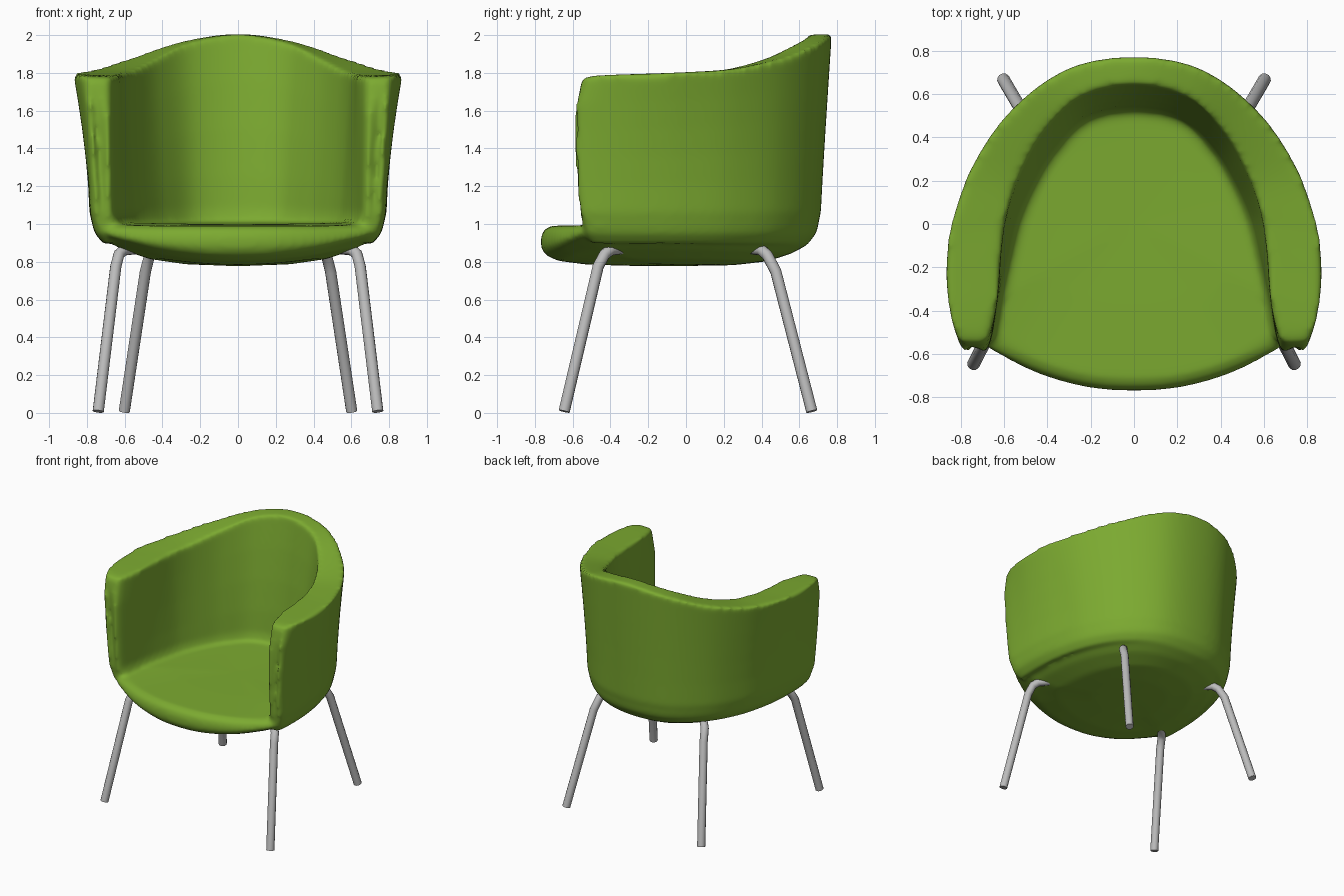
import bpy, bmesh, math
from mathutils import Vector

if "Cube" in bpy.data.objects:
    bpy.data.objects.remove(bpy.data.objects["Cube"])


def material(name, rgb):
    m = bpy.data.materials.new(name)
    m.diffuse_color = (*rgb, 1)
    m.use_nodes = True
    m.node_tree.nodes["Principled BSDF"].inputs["Base Color"].default_value = m.diffuse_color
    return m


GREEN = material("green upholstery", (0.2, 0.4, 0.03))
GREY = material("grey metal", (0.5, 0.5, 0.5))


def spline(pts, steps, closed=False):
    """Catmull-Rom interpolation through points of any dimension."""
    n = len(pts)
    P = [Vector(p) for p in pts]
    get = lambda i: P[i % n] if closed else P[min(max(i, 0), n - 1)]
    out = []
    for i in range(n if closed else n - 1):
        a, b, c, d = get(i - 1), get(i), get(i + 1), get(i + 2)
        for k in range(steps):
            t = k / steps
            out.append(0.5 * (2 * b + (c - a) * t + (2 * a - 5 * b + 4 * c - d) * t * t
                              + (3 * b - a - 3 * c + d) * t ** 3))
    return out if closed else out + [P[-1]]


def mirrored(half):
    return [(-p[0], *p[1:]) for p in reversed(half[1:])] + half


def loft(bm, rings):
    """Bridge closed rings and cap both ends."""
    vs = [[bm.verts.new(p) for p in r] for r in rings]
    n = len(vs[0])
    for a, b in zip(vs, vs[1:]):
        for i in range(n):
            j = (i + 1) % n
            bm.faces.new((a[i], a[j], b[j], b[i]))
    bm.faces.new(vs[0][::-1])
    bm.faces.new(vs[-1])


# Half outlines from back centre to arm front, the last point rounding the arm end
outer_top = [(0, .772), (.3, .72), (.56, .535), (.745, .275), (.845, .0), (.872, -.22),
             (.85, -.42), (.82, -.55), (.785, -.592)]
inner_top = [(0, .645), (.25, .585), (.42, .42), (.53, .22), (.59, .04), (.615, -.14),
             (.63, -.35), (.665, -.54), (.695, -.592)]
outer_low = [(0, .714), (.29, .665), (.53, .49), (.68, .25), (.755, .0), (.783, -.22),
             (.785, -.42), (.775, -.55), (.75, -.59)]
inner_low = [(0, .535), (.22, .49), (.37, .34), (.465, .18), (.53, .02), (.575, -.15),
             (.625, -.36), (.655, -.54), (.68, -.59)]
rim = [2.007, 1.967, 1.885, 1.825, 1.805, 1.797, 1.79, 1.783, 1.77]

bm = bmesh.new()


def arm_front(p):
    """Lean the arm front back near its top and bottom."""
    x, y, z = p
    w = min(max((-y - .4) / .19, 0), 1)
    lean = .05 * max((z - 1.62) / .16, 0) ** 2 + .03 * max((1.28 - z) / .25, 0)
    return (x, y + w * lean, z)


# Back and arms: one section swept round the U
curves = [spline(mirrored(o), 8) for o in (outer_top, inner_top, outer_low, inner_low)]
heights = [v.x for v in spline([(h, 0) for h in rim[:0:-1] + rim], 8)]
rings = []
for ot, it, ol, il, h in zip(*curves, heights):
    back = min(max(ol.y / .7, 0), 1)
    ring = [(ol.x * .9, ol.y * .9, .89), (ol.x * .965, ol.y * .965, .95), (ol.x, ol.y, 1.06)]
    for t in (.2, .4, .6, .8, 1):
        p = ol.lerp(ot, t ** (1.5 - .4 * back))
        ring.append((p.x, p.y, 1.06 + (h - 1.06) * t))
    for t in (1, .75, .5, .25, .08):
        p = il.lerp(it, t ** (.7 + .8 * back))
        ring.append((p.x, p.y, 1.0 + (h - .005 - 1.0) * t))
    ring.append((il.x * .95, il.y * .95, .97))
    rings.append([arm_front(p) for p in ring])
loft(bm, rings)

# Seat pan: bowl-shaped underside with a rounded front edge
half = outer_low[:-2] + [(.77, -.5), (.7, -.565), (.6, -.62), (.42, -.7), (.21, -.755), (0, -.77)]
outline = spline(mirrored(half)[1:], 6, closed=True)
# (scale, height) at sides and back, then at the front
profile = [(.02, .778, .02, .778), (.35, .782, .35, .778), (.6, .802, .68, .785),
           (.78, .843, .88, .805), (.89, .885, .965, .835), (.965, .95, .997, .875),
           (.985, 1.0, .998, .925), (.96, 1.01, .98, .968), (.9, 1.01, .93, .99),
           (.5, 1.003, .5, .997), (.02, .998, .02, .998)]
rings = []
for k, (s, z, sf, zf) in enumerate(profile):
    ring = []
    lift = 1 if k < 5 else .5 if k == 5 else 0
    for p in outline:
        f = min(max((-p.y - .4) / .3, 0), 1)
        f = f * f * (3 - 2 * f)
        q = s + (sf - s) * f
        x = p.x * q
        # the underside rises gently towards both sides
        ring.append((x, p.y * q, z + (zf - z) * f + lift * x * x * (.06 + .13 * f)))
    rings.append(ring)
loft(bm, rings)

bmesh.ops.recalc_face_normals(bm, faces=bm.faces)
me = bpy.data.meshes.new("seat_shell")
bm.to_mesh(me)
bm.free()
shell = bpy.data.objects.new("seat_shell", me)
bpy.context.collection.objects.link(shell)
me.materials.append(GREEN)
# Fuse and soften the upholstery
r = shell.modifiers.new("fuse", 'REMESH')
r.mode = 'VOXEL'
r.voxel_size = .015
r.use_smooth_shade = True
s = shell.modifiers.new("soften", 'SMOOTH')
s.factor = .5
s.iterations = 12


# Bent tube legs
def leg(name, pts):
    cu = bpy.data.curves.new(name + "_path", 'CURVE')
    cu.dimensions = '3D'
    cu.bevel_depth = .03
    cu.bevel_resolution = 4
    cu.use_fill_caps = True
    sp = cu.splines.new('POLY')
    sp.points.add(len(pts) - 1)
    for q, p in zip(sp.points, pts):
        q.co = (*p, 1)
    tmp = bpy.data.objects.new(name + "_path", cu)
    bpy.context.collection.objects.link(tmp)
    bpy.context.view_layer.update()
    mesh = bpy.data.meshes.new_from_object(tmp.evaluated_get(bpy.context.evaluated_depsgraph_get()))
    bpy.data.objects.remove(tmp)
    ob = bpy.data.objects.new(name, mesh)
    bpy.context.collection.objects.link(ob)
    mesh.materials.clear()
    mesh.materials.append(GREY)
    bpy.context.view_layer.objects.active = ob
    ob.select_set(True)
    bpy.ops.object.shade_smooth_by_angle(angle=math.radians(40))
    ob.select_set(False)


front = [(.54, -.34, .87), (.605, -.40, .862), (.63, -.43, .84), (.647, -.465, .775), (.74, -.645, .008)]
back = [(.38, .34, .87), (.44, .40, .862), (.468, .43, .835), (.49, .475, .75), (.602, .666, .008)]
for side, sx in (("left", -1), ("right", 1)):
    leg("front_leg_" + side, [(x * sx, y, z) for x, y, z in front])
    leg("back_leg_" + side, [(x * sx, y, z) for x, y, z in back])
